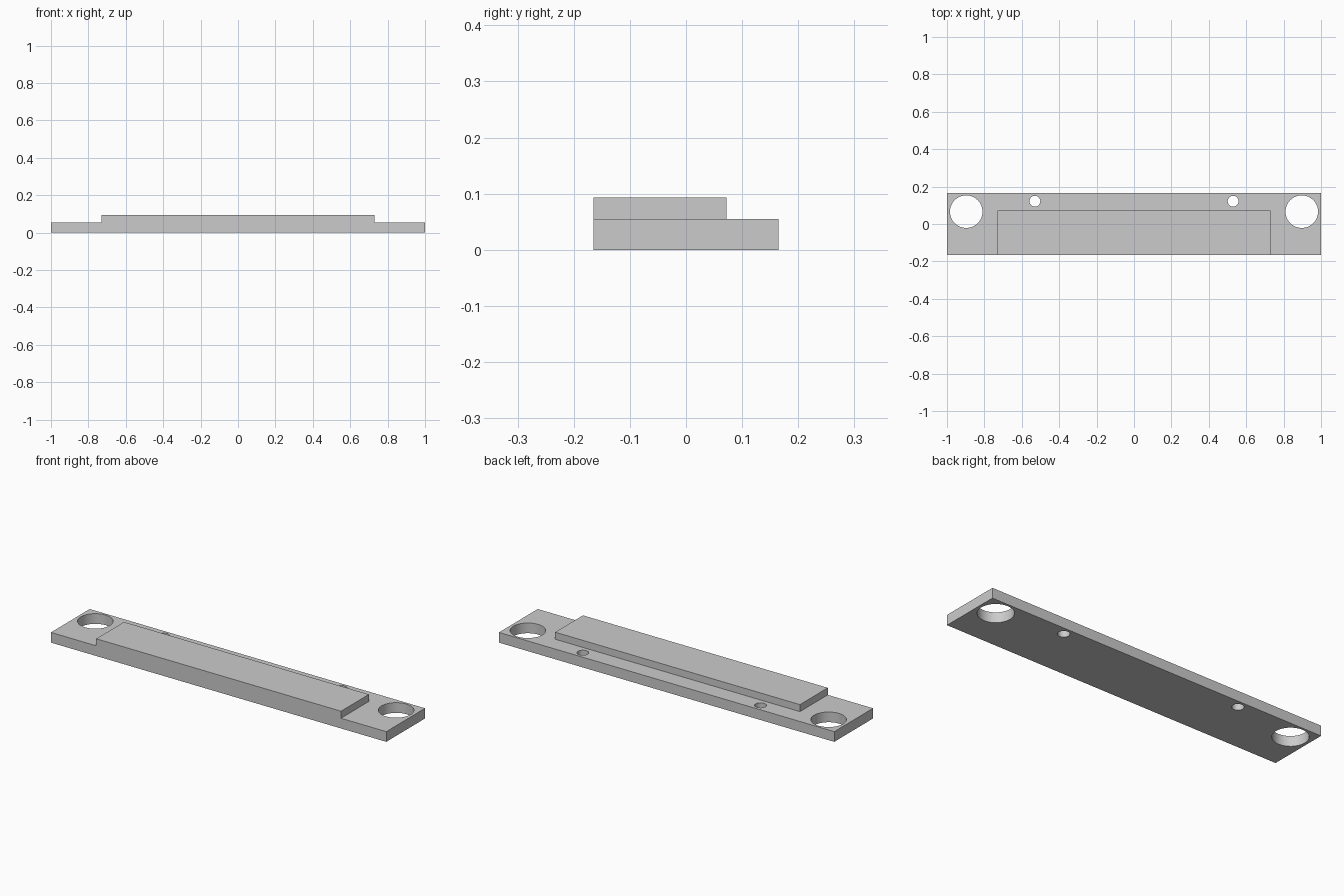
import bpy, bmesh
from mathutils import Matrix, Vector

cube = bpy.data.objects.get("Cube")
if cube:
    bpy.data.objects.remove(cube, do_unlink=True)

LENGTH, DEPTH, PLATE_H, TOTAL_H = 2.0, 0.33, 0.055, 0.093
PAD_X, PAD_BACK = 0.73, 0.072

grey = bpy.data.materials.new("light_grey")
grey.use_nodes = True
colour = (0.6, 0.6, 0.6, 1)
grey.diffuse_color = colour
grey.node_tree.nodes["Principled BSDF"].inputs["Base Color"].default_value = colour


def make_object(name, bm):
    mesh = bpy.data.meshes.new(name)
    bm.to_mesh(mesh)
    bm.free()
    mesh.materials.append(grey)
    obj = bpy.data.objects.new(name, mesh)
    bpy.context.collection.objects.link(obj)
    return obj


# Base plate, divided along the outline of the raised pad
bm = bmesh.new()
bmesh.ops.create_cube(bm, size=1, matrix=Matrix.Translation((0, 0, PLATE_H / 2))
                      @ Matrix.Diagonal((LENGTH, DEPTH, PLATE_H, 1)))
for point, normal in (((-PAD_X, 0, 0), (1, 0, 0)), ((PAD_X, 0, 0), (1, 0, 0)),
                      ((0, PAD_BACK, 0), (0, 1, 0))):
    bmesh.ops.bisect_plane(bm, geom=bm.verts[:] + bm.edges[:] + bm.faces[:],
                           plane_co=point, plane_no=normal)

# Raised pad, flush with the front edge
bm.normal_update()
pad = []
for f in bm.faces:
    c = f.calc_center_median()
    if f.normal.z > 0.9 and abs(c.x) < PAD_X and c.y < PAD_BACK:
        pad.append(f)
result = bmesh.ops.extrude_face_region(bm, geom=pad)
bmesh.ops.delete(bm, geom=[f for f in pad if f.is_valid], context="FACES_ONLY")
raised = [v for v in result["geom"] if isinstance(v, bmesh.types.BMVert)]
bmesh.ops.translate(bm, verts=raised, vec=Vector((0, 0, TOTAL_H - PLATE_H)))
bmesh.ops.dissolve_limit(bm, angle_limit=0.01, verts=bm.verts[:], edges=bm.edges[:])
bmesh.ops.recalc_face_normals(bm, faces=bm.faces[:])
bar = make_object("mounting_bar", bm)

# Large end holes and small rear holes, mirrored left and right
bm = bmesh.new()
for x, y, radius, sides in ((0.897, 0.066, 0.087, 64), (0.53, 0.122, 0.029, 32)):
    for side in (-1, 1):
        bmesh.ops.create_cone(bm, cap_ends=True, segments=sides, radius1=radius,
                              radius2=radius, depth=0.4,
                              matrix=Matrix.Translation((side * x, y, 0)))
cutter = make_object("hole_cutter", bm)
cutter.hide_render = True

cut = bar.modifiers.new("holes", "BOOLEAN")
cut.operation = "DIFFERENCE"
cut.solver = "EXACT"
cut.object = cutter
bpy.ops.object.select_all(action="DESELECT")
bpy.context.view_layer.objects.active = bar
bar.select_set(True)
bpy.ops.object.modifier_apply(modifier=cut.name)
bpy.data.objects.remove(cutter, do_unlink=True)
bpy.ops.object.shade_smooth_by_angle()
